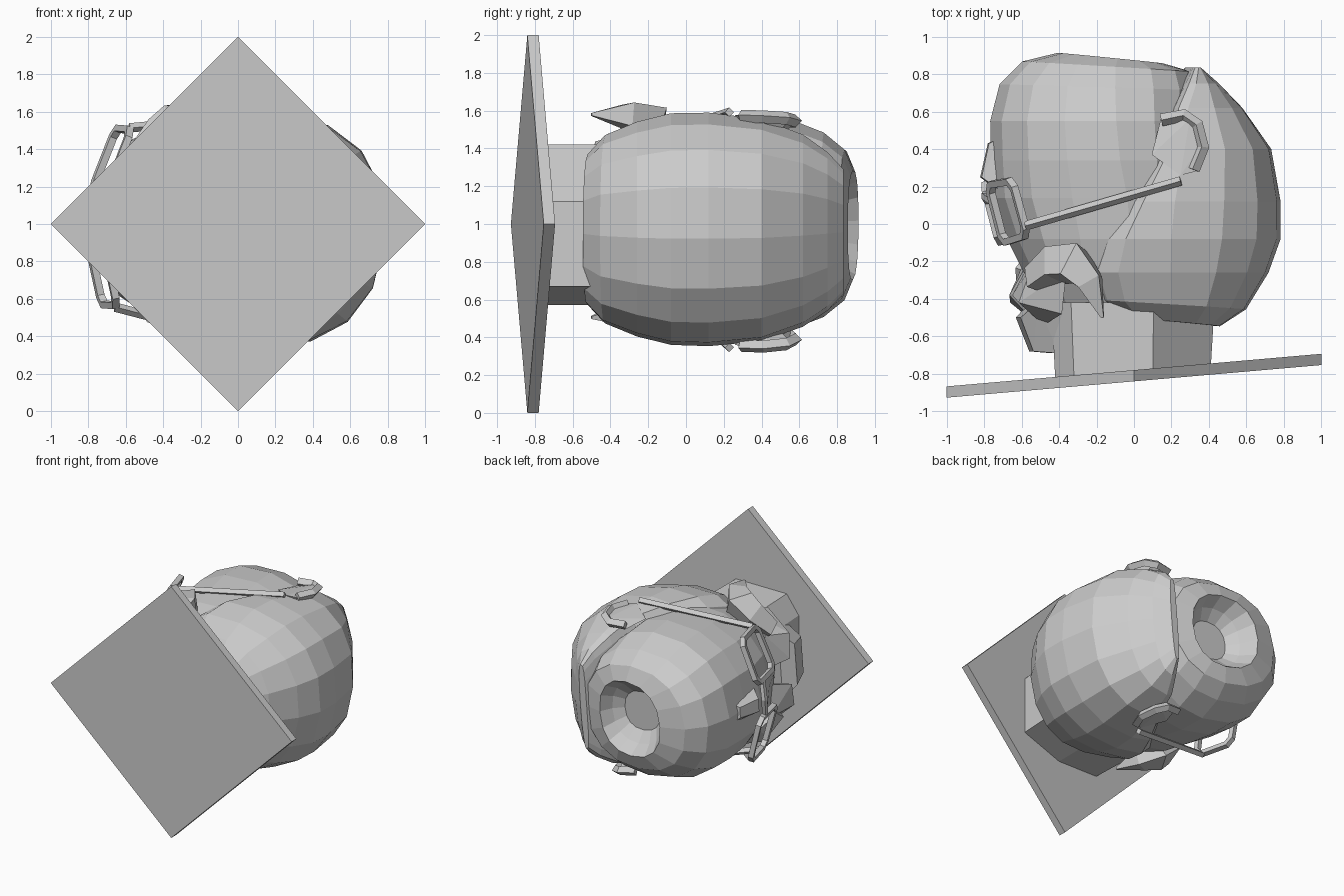
import bpy, bmesh
from math import sin, cos, pi, asin
from mathutils import Matrix

if "Cube" in bpy.data.objects:
    bpy.data.objects.remove(bpy.data.objects["Cube"])

# Head frame: mirror-symmetric about z = 0, turned slightly and lifted
HEAD = Matrix.Translation((0, 0, 0.985)) @ Matrix.Rotation(asin(0.08), 4, 'Y')


def finish(name, bm, matrix=None):
    bmesh.ops.recalc_face_normals(bm, faces=bm.faces)
    me = bpy.data.meshes.new(name)
    bm.to_mesh(me)
    bm.free()
    ob = bpy.data.objects.new(name, me)
    bpy.context.collection.objects.link(ob)
    if matrix:
        ob.matrix_world = matrix
    return ob


def power(v, n):
    return (1 if v >= 0 else -1) * abs(v) ** (2 / n)


def loft(name, rings, n=16, front=2.3, back=2.3):
    """Rings along y: (y, tilt, front x, widest x, back x, half width)."""
    bm = bmesh.new()
    loops = []
    for y, tilt, xf, xc, xb, hw in rings:
        loop = []
        for i in range(n):
            a = 2 * pi * i / n
            c, s = cos(a), sin(a)
            e = back if c > 0 else front
            x = xc + power(c, e) * ((xb - xc) if c > 0 else (xc - xf))
            loop.append(bm.verts.new((x, y + tilt * (x - (xf + xb) / 2), hw * power(s, e))))
        loops.append(loop)
    for a, b in zip(loops, loops[1:]):
        for i in range(n):
            j = (i + 1) % n
            bm.faces.new((a[i], a[j], b[j], b[i]))
    bm.faces.new(loops[0])
    bm.faces.new(loops[-1])
    return finish(name, bm, HEAD)


def hull(name, pts, sides=(1,)):
    bm = bmesh.new()
    for s in sides:
        vs = [bm.verts.new((x, y, z * s)) for x, y, z in pts]
        bmesh.ops.convex_hull(bm, input=vs)
    return finish(name, bm, HEAD)


def tube(name, pts, r, closed=False, radii=None, res=0):
    cu = bpy.data.curves.new(name, 'CURVE')
    cu.dimensions = '3D'
    cu.bevel_depth = r
    cu.bevel_resolution = res
    cu.use_fill_caps = True
    sp = cu.splines.new('POLY')
    sp.points.add(len(pts) - 1)
    for i, (p, q) in enumerate(zip(sp.points, pts)):
        p.co = (*q, 1)
        p.radius = radii[i] if radii else 1
    sp.use_cyclic_u = closed
    sp.use_smooth = False
    ob = bpy.data.objects.new(name, cu)
    bpy.context.collection.objects.link(ob)
    ob.matrix_world = HEAD
    return ob


def prism(name, bottom, top):
    bm = bmesh.new()
    a = [bm.verts.new(p) for p in bottom]
    b = [bm.verts.new(p) for p in top]
    bm.faces.new(a)
    bm.faces.new(b)
    for i in range(len(a)):
        j = (i + 1) % len(a)
        bm.faces.new((a[i], a[j], b[j], b[i]))
    return finish(name, bm)


# Diamond base plate, gently sloped
diamond = [(-1, 1), (0, 0), (1, 1), (0, 2)]
prism("base_plate", [(x, -0.84 + 0.087 * x, z) for x, z in diamond],
      [(x, -0.78 + 0.087 * x, z) for x, z in diamond])

# Faceted neck
neck = [(0.1, 1.42), (0.41, 1.12), (0.41, 0.67), (0.06, 0.57),
        (-0.32, 0.6), (-0.42, 0.75), (-0.42, 1.25), (-0.32, 1.4)]
prism("neck", [(x, -0.8 + 0.087 * x, z) for x, z in neck],
      [(x * 1.05, -0.42, z) for x, z in neck])

# Skull with face, ending in the dished hole on top
loft("skull", [
    (-0.5, 0, -0.44, -0.1, 0.3, 0.36),
    (-0.3, 0, -0.57, -0.08, 0.3, 0.47),
    (-0.08, 0, -0.68, -0.06, 0.32, 0.535),
    (0.14, 0, -0.755, -0.08, 0.32, 0.555),
    (0.34, 0, -0.765, -0.12, 0.34, 0.57),
    (0.55, 0, -0.77, -0.14, 0.34, 0.56),
    (0.73, -0.03, -0.72, -0.14, 0.34, 0.49),
    (0.84, -0.06, -0.60, -0.13, 0.31, 0.40),
    (0.885, -0.10, -0.41, -0.11, 0.16, 0.29),
    (0.78, -0.05, -0.34, -0.11, 0.11, 0.23),
    (0.71, 0, -0.27, -0.11, 0.04, 0.15)])

# Hair shell wrapping the back of the head
loft("hair", [
    (-0.52, -0.09, -0.12, 0.18, 0.46, 0.4),
    (-0.43, -0.06, -0.24, 0.16, 0.6, 0.5),
    (-0.26, 0, -0.3, 0.15, 0.72, 0.57),
    (-0.08, 0, -0.24, 0.15, 0.785, 0.615),
    (0.12, 0, -0.1, 0.17, 0.785, 0.62),
    (0.4, 0, 0.1, 0.22, 0.735, 0.59),
    (0.62, 0, 0.17, 0.25, 0.58, 0.51),
    (0.75, 0, 0.24, 0.3, 0.45, 0.42),
    (0.835, 0, 0.29, 0.32, 0.345, 0.33)], front=4)

# Nose
hull("nose", [(-0.82, 0.25, 0.05), (-0.82, 0.25, -0.05), (-0.7, 0.16, 0.12),
              (-0.7, 0.16, -0.12), (-0.78, 0.43, 0.04), (-0.78, 0.43, -0.04),
              (-0.72, 0.46, 0.08), (-0.72, 0.46, -0.08)])

# Chin and upper moustache mass
chin = [(-0.62, -0.5, 0.16), (-0.55, -0.68, 0.14), (-0.42, -0.69, 0.22),
        (-0.38, -0.45, 0.34), (-0.54, -0.42, 0.26)]
hull("chin", chin + [(x, y, -z) for x, y, z in chin])
hull("moustache", [(-0.66, -0.38, 0.1), (-0.56, -0.2, 0.06), (-0.57, -0.22, 0.32),
                   (-0.64, -0.42, 0.28), (-0.42, -0.48, 0.42), (-0.5, -0.54, 0.2),
                   (-0.4, -0.25, 0.48), (-0.4, -0.3, 0.1)], (1, -1))

for s, side in ((1, "left"), (-1, "right")):
    # Flaring whisker horn, lying closer to the cheek on one side
    w = 1 if s > 0 else -0.86
    tube(f"whisker_{side}", [(-0.56, -0.3, w * 0.33), (-0.46, -0.22, w * 0.45),
                             (-0.36, -0.21, w * 0.53), (-0.28, -0.31, w * 0.57),
                             (-0.215, -0.5, w * 0.58)],
         0.105, radii=[0.8, 1.1, 1.25, 0.85, 0.1])
    # Ear: lobe body and curled rim
    hull(f"ear_{side}", [(x, y, s * z) for x, y, z in
         [(0.05, 0.37, 0.56), (0.2, 0.26, 0.61), (0.28, 0.28, 0.61), (0.31, 0.42, 0.61),
          (0.25, 0.56, 0.6), (0.1, 0.56, 0.54), (0.2, 0.3, 0.5), (0.25, 0.45, 0.48)]])
    tube(f"ear_rim_{side}", [(0.1, 0.555, s * 0.57), (0.22, 0.58, s * 0.58), (0.29, 0.53, s * 0.6),
                             (0.32, 0.41, s * 0.61), (0.27, 0.29, s * 0.61)],
         0.034)
    # Glasses: lens frame with clipped corners, and temple arm
    o_t, o_b = (-0.69, 0.23, 0.47), (-0.61, -0.06, 0.47)
    i_b, i_t = (-0.71, -0.1, 0.14), (-0.79, 0.21, 0.14)
    loop = [o_t, o_b, i_b, i_t]
    frame = []
    for k, p in enumerate(loop):
        for q in (loop[k - 1], loop[(k + 1) % 4]):
            x, y, z = [a + (b - a) * 0.13 for a, b in zip(p, q)]
            frame.append((x, y, s * z))
    tube(f"lens_frame_{side}", frame, 0.027, closed=True)
    tube(f"temple_arm_{side}", [(-0.62, -0.01, s * 0.48), (0.2, 0.23, s * 0.625)], 0.025)
# Bridge of the glasses
tube("bridge", [(-0.77, 0.12, 0.14), (-0.8, 0.15, 0), (-0.77, 0.12, -0.14)], 0.022)
